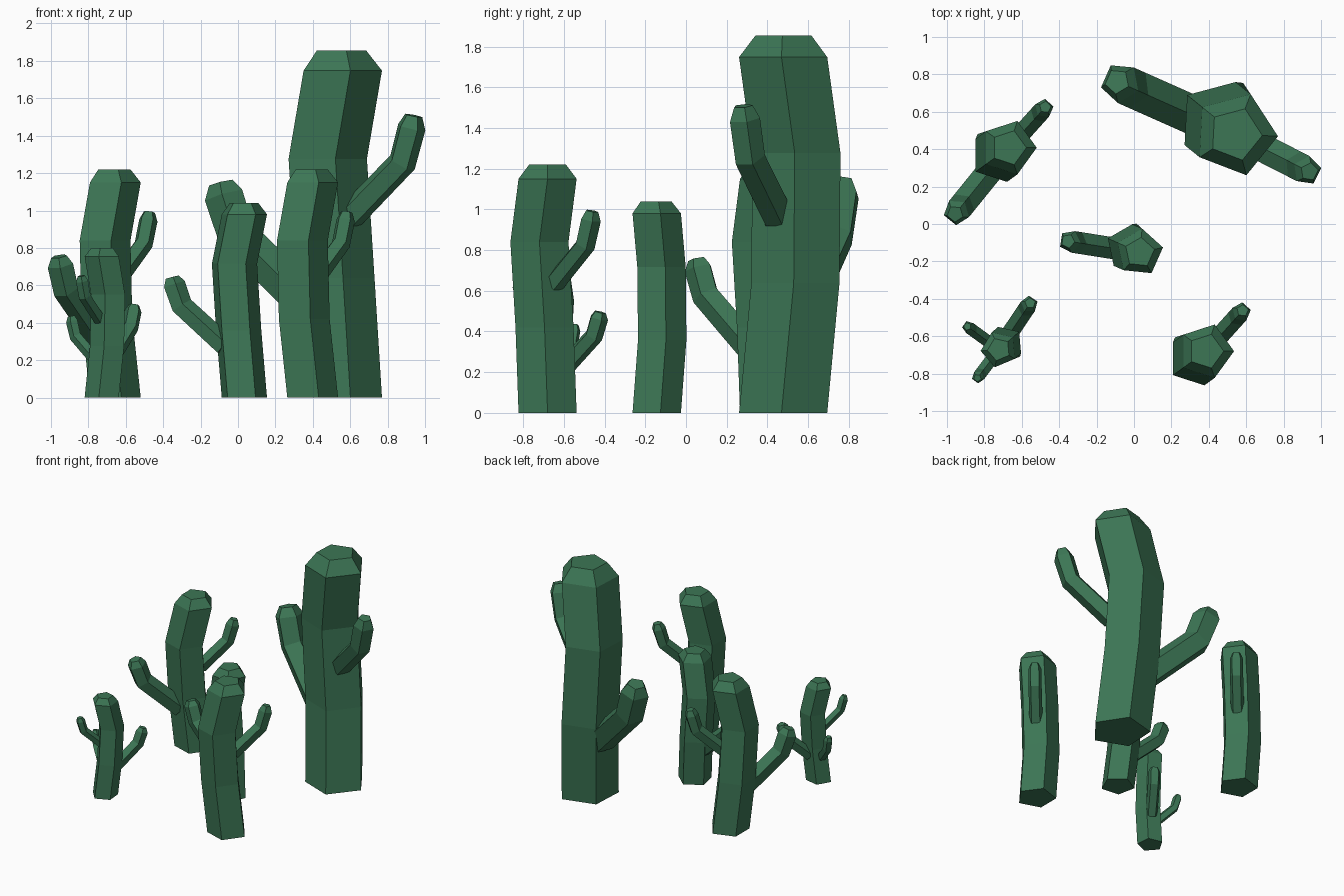
import bpy, bmesh
from math import cos, sin, radians, pi
from mathutils import Vector, Matrix

if "Cube" in bpy.data.objects:
    bpy.data.objects.remove(bpy.data.objects["Cube"])

SIDES = 5
green = bpy.data.materials.new("cactus_green")
green.diffuse_color = (0.045, 0.18, 0.09, 1)
green.use_nodes = True
green.node_tree.nodes["Principled BSDF"].inputs["Base Color"].default_value = green.diffuse_color


def skin(bm, rings):
    """Bridge a list of point rings into a closed tube."""
    loops = [[bm.verts.new(p) for p in ring] for ring in rings]
    for a, b in zip(loops, loops[1:]):
        for i in range(SIDES):
            j = (i + 1) % SIDES
            bm.faces.new((a[i], a[j], b[j], b[i]))
    bm.faces.new(loops[0][::-1])
    bm.faces.new(loops[-1])


def trunk(bm):
    # centre x, centre y, height, radius
    stations = [(0, 0, 0, .15), (-.045, -.015, .42, .15), (-.055, -.04, .84, .15),
                (0, 0, 1.15, .15), (0, 0, 1.22, .095)]
    skin(bm, [[Vector((x + r * cos(2 * pi * i / SIDES), y + r * sin(2 * pi * i / SIDES), z))
               for i in range(SIDES)] for x, y, z, r in stations])


def arm(bm, angle, radius, path):
    """Bent arm in the vertical plane at the given angle; path is (outward, height)."""
    a = radians(angle)
    out, up = Vector((cos(a), sin(a), 0)), Vector((0, 0, 1))
    side = out.cross(up)
    pts = [out * r + up * z for r, z in path]
    rings = []
    for k, p in enumerate(pts):
        before = (p - pts[k - 1]).normalized() if k else Vector()
        after = (pts[k + 1] - p).normalized() if k < len(pts) - 1 else Vector()
        tangent = (before + after).normalized()
        inward = tangent.cross(side).normalized()
        if inward.dot(up - out) < 0:
            inward.negate()
        across = tangent.cross(inward)
        r = radius * (.62 if k == len(pts) - 1 else 1)
        rings.append([p + r * (inward * cos(2 * pi * i / SIDES) + across * sin(2 * pi * i / SIDES))
                      for i in range(SIDES)])
    skin(bm, rings)


# Arm shapes shared by all the cacti
ARMS = {
    "high": (48, .052, [(.04, .635), (.246, .825), (.283, .95), (.292, .992)]),
    "low": (231, .072, [(.12, .325), (.395, .575), (.443, .71), (.455, .755)]),
    "side": (-41, .052, [(.07, .305), (.272, .495), (.308, .62), (.317, .662)]),
}

# name, x, y, scale, turn, arms
CACTI = [
    ("tall_cactus", .542, .481, 1.52, -75, ("high", "low")),
    ("back_left_cactus", -.67, .408, 1.0, 0, ("high", "low")),
    ("middle_cactus", .03, -.152, .852, -60, ("low",)),
    ("front_right_cactus", .385, -.68, 1.0, 0, ("high",)),
    ("small_cactus", -.722, -.67, .656, 185, ("high", "low", "side")),
]

for name, x, y, scale, turn, arms in CACTI:
    bm = bmesh.new()
    trunk(bm)
    for key in arms:
        arm(bm, *ARMS[key])
    bmesh.ops.recalc_face_normals(bm, faces=bm.faces)
    bm.transform(Matrix.Translation((x, y, 0)) @ Matrix.Rotation(radians(turn), 4, 'Z')
                 @ Matrix.Scale(scale, 4))
    mesh = bpy.data.meshes.new(name)
    bm.to_mesh(mesh)
    bm.free()
    mesh.materials.append(green)
    bpy.context.collection.objects.link(bpy.data.objects.new(name, mesh))
